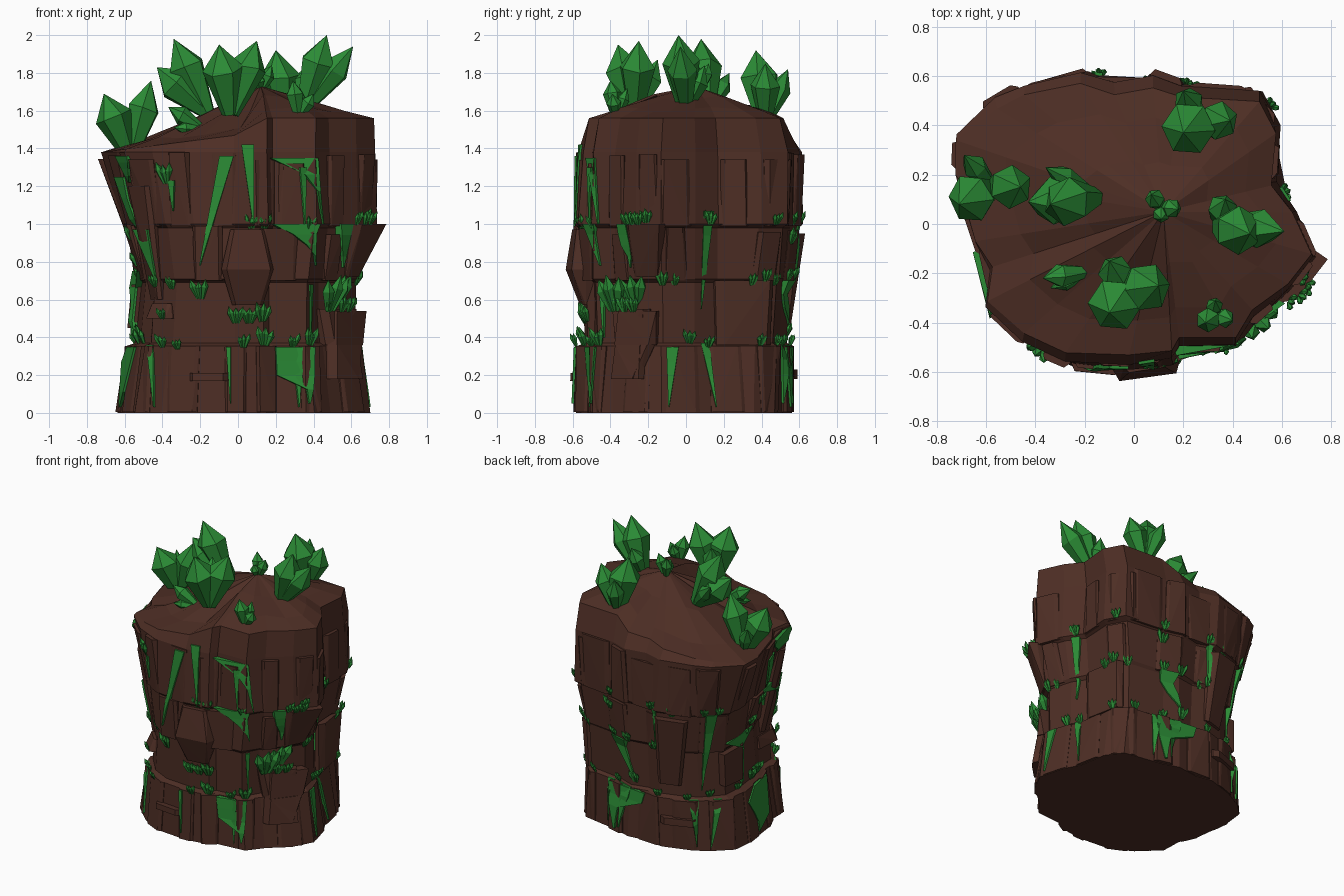
import bpy, bmesh, math, random
from mathutils import Vector
from mathutils.bvhtree import BVHTree

if "Cube" in bpy.data.objects:
    bpy.data.objects.remove(bpy.data.objects["Cube"])

random.seed(4)
rnd = random.uniform


def material(name, col):
    m = bpy.data.materials.new(name)
    m.diffuse_color = (*col, 1)
    m.use_nodes = True
    m.node_tree.nodes["Principled BSDF"].inputs["Base Color"].default_value = m.diffuse_color
    return m


BROWN = material("bark_brown", (0.075, 0.027, 0.018))
GREEN = material("crystal_green", (0.024, 0.26, 0.036))


def finish(bm, name, mat):
    bmesh.ops.recalc_face_normals(bm, faces=bm.faces)
    me = bpy.data.meshes.new(name)
    bm.to_mesh(me)
    me.materials.append(mat)
    bpy.context.collection.objects.link(bpy.data.objects.new(name, me))


def bridge(bm, a, b):
    n = len(a)
    for i in range(n):
        bm.faces.new((a[i], a[(i + 1) % n], b[(i + 1) % n], b[i]))


# Rock body: one craggy outline, scaled per level (left, right, front, back)
OUTLINE = [(.75, -.14), (.67, .05), (.58, .17), (.6, .4), (.53, .54), (.2, .56), (.08, .6),
           (-.08, .57), (-.22, .62), (-.45, .57), (-.56, .51), (-.73, .37), (-.72, .2),
           (-.65, -.08), (-.58, -.2), (-.6, -.36), (-.45, -.51), (-.28, -.6), (-.02, -.61),
           (.16, -.59), (.19, -.53), (.43, -.53), (.5, -.4), (.65, -.28)]
LEVELS = [(0, .91, .96, .95, .92), (.355, .82, .88, .94, .92), (.37, .77, .85, .89, .88),
          (.69, .73, .85, .9, .9), (.71, .76, .88, .94, .94), (.98, .82, .94, .93, .97),
          (1.0, .85, .99, .96, 1.0), (1.38, 1.0, .96, .93, 1.0)]


def rim_z(x):
    return 1.56 if x > .15 else 1.38 + .1 * (x + .73) / .8


rock = bmesh.new()
rings = []
for z, l, r, f, b in LEVELS:
    ring = []
    for x, y in OUTLINE:
        j = rnd(.985, 1.01)
        # lower levels lean toward a rounder outline
        k = .35 * (1 - z / 1.4)
        a = math.atan2(y / .61, x / .74)
        x2, y2 = x + (.73 * math.cos(a) - x) * k, y + (.61 * math.sin(a) - y) * k
        ring.append(rock.verts.new((x2 * (l if x < 0 else r) * j, y2 * (f if y < 0 else b) * j, z)))
    rings.append(ring)
# sloping rim and domed top
cx, cy = .12, .05
for s, jit in ((1, 0), (.76, .015), (.4, .025)):
    ring = []
    for x, y in OUTLINE:
        px, py = x * (.99 if x < 0 else .96), y * (.87 if y < 0 else .92)
        zr = rim_z(x)
        z = zr + (1.73 - zr) * (1 - s) ** (1.3 if x < 0 else .9) + rnd(-jit, jit)
        ring.append(rock.verts.new((cx + (px - cx) * s, cy + (py - cy) * s, z)))
    rings.append(ring)
for a, b in zip(rings, rings[1:]):
    bridge(rock, a, b)
rock.faces.new(rings[0][::-1])
peak = rock.verts.new((cx, cy, 1.73))
for i in range(len(OUTLINE)):
    rock.faces.new((rings[-1][i], rings[-1][(i + 1) % len(OUTLINE)], peak))
tree = BVHTree.FromBMesh(rock)


def hit(ang, u, z):
    """Surface point seen from direction ang (degrees) at sideways offset u, plus outward direction."""
    a = math.radians(ang)
    n, t = Vector((math.cos(a), math.sin(a), 0)), Vector((-math.sin(a), math.cos(a), 0))
    for _ in range(30):
        p = tree.ray_cast(n * 3 + t * u + Vector((0, 0, max(z, .004))), -n)[0]
        if p:
            return p, Vector((p.x, p.y, 0)).normalized()
        u *= .96
    return n * .5, n


def slab(bm, ang, u, z0, z1, wb, wt, d0, d1):
    """Bark slab hugging the wall: widths wb/wt and depths d0/d1 at bottom/top."""
    pts = []
    for z, w, d in ((z0, wb, d0), (z1, wt, d1)):
        for sgn in (-1, 1):
            p, o = hit(ang, u + sgn * w / 2, z)
            q, oq = hit(ang, u + sgn * w * .38, z)
            pts += [p - o * .07, p + o * d * .3, q + oq * d]
    vs = [bm.verts.new(p) for p in pts]
    res = bmesh.ops.convex_hull(bm, input=vs)
    bad = {g for g in res["geom_interior"] + res["geom_unused"] if isinstance(g, bmesh.types.BMVert)}
    bmesh.ops.delete(bm, geom=list(bad), context='VERTS')


# Bark slabs: three random tiers, then the distinct blocks
slabs = bmesh.new()
for z0, z1, step in ((0, .355, 24), (.7, 1.0, 36), (.99, 1.38, 20)):
    for a in range(0, 360, step):
        w = rnd(.1, .2)
        slab(slabs, a + rnd(-5, 5), 0, z0, z1 - rnd(0, .06) * (z0 > .5), w, w * rnd(.8, 1.1),
             rnd(.005, .025), rnd(.005, .03))
for blk in ((-90, .05, .57, .76, .16, .27, .02, .07), (-90, .05, .76, .97, .27, .18, .07, .03),
            (-90, .54, .36, .54, .17, .19, .06, .07), (-90, .54, .18, .36, .14, .16, .05, .06),
            (-90, -.15, .17, .21, .2, .2, .04, .04), (-90, -.4, .5, .58, .12, .1, .05, .02),
            (0, -.28, .36, .55, .17, .19, .05, .06), (0, -.28, .18, .36, .12, .15, .05, .06),
            (0, -.21, .72, 1.0, .12, .2, .01, .05), (0, .3, .36, .7, .28, .3, .03, .05),
            (135, -.2, .45, .95, .14, .2, .02, .05), (135, .2, .45, .68, .16, .18, .05, .05),
            (145, -.25, .18, .23, .2, .2, .04, .04), (215, 0, .6, 1.2, .16, .2, .02, .03)):
    slab(slabs, *blk)

both = rock.copy()
me = bpy.data.meshes.new("tmp")
slabs.to_mesh(me)
both.from_mesh(me)
bpy.data.meshes.remove(me)
tree = BVHTree.FromBMesh(both)
both.free()
finish(rock, "rock_stump", BROWN)
finish(slabs, "bark_slabs", BROWN)

# Green veins: long wedges, wide at the top, pointed below
veins = bmesh.new()


def vein(ang, u1, u0, z1, z0, w):
    rows = []
    for i in range(5):
        t = i / 4
        u, z, hw = u1 + (u0 - u1) * t, z1 + (z0 - z1) * t, w * (1 - t) / 2 + .002
        (p, o), (q, oq) = hit(ang, u - hw, z), hit(ang, u + hw, z)
        rows.append([veins.verts.new(c) for c in
                     (p - o * .03, p + o * .012, q + oq * .012, q - oq * .03)])
    for a, b in zip(rows, rows[1:]):
        bridge(veins, a, b)
    veins.faces.new(rows[0])
    veins.faces.new(rows[-1])


front_veins = [(-.57, -.62, .35, .03, .06), (-.46, -.44, .36, .03, .03), (-.05, -.04, .35, .05, .02),
               (.31, .32, .35, .03, .05), (-.51, -.43, .97, .7, .07), (-.06, -.2, 1.36, .78, .07),
               (.05, .08, 1.42, 1.0, .06), (.34, .35, 1.3, 1.0, .03), (.57, .55, 1.0, .77, .06),
               (-.61, -.57, 1.36, 1.22, .06), (-.56, -.56, .75, .4, .07), (-.35, -.34, 1.23, 1.07, .03)]
right_veins = [(-.5, -.46, 1.35, 1.0, .04), (-.51, -.45, 1.0, .78, .05), (-.5, -.5, .35, .05, .05),
               (-.44, -.43, .68, .4, .025), (-.07, -.09, .35, .03, .06), (.1, .16, .37, .03, .04),
               (.12, .08, 1.07, .55, .05), (.54, .55, .35, .03, .03)]
back_left_veins = [(.05, 0, 1.0, .42, .07), (-.06, -.04, .36, .03, .06), (.1, .05, .36, .03, .05),
                   (-.45, -.5, .36, .05, .05), (-.5, -.4, .7, .42, .06), (.5, .48, 1.25, .8, .05)]
for ang, rows in ((-90, front_veins), (0, right_veins), (135, back_left_veins)):
    for v in rows:
        vein(ang, *v)
for v in ((-.1, -.12, .36, .05, .05), (.3, .3, 1.05, .7, .04)):
    vein(75, *v)
finish(veins, "green_veins", GREEN)


def crystal(bm, base, tip, r, sides=6):
    """Shard that widens to its shoulder, then closes to a point."""
    base, tip = Vector(base), Vector(tip)
    ax = tip - base
    rot = ax.to_track_quat('Z', 'Y')
    ph = rnd(0, 6)
    rings = []
    for t, k in ((-.05, .4), (.62, 1)):
        rings.append([bm.verts.new(base + ax * (t + rnd(-.05, .05) * t) + rot @ Vector(
            (r * k * math.cos(ph + i * math.tau / sides), r * k * math.sin(ph + i * math.tau / sides), 0)))
            for i in range(sides)])
    bridge(bm, *rings)
    bm.faces.new(rings[0])
    top = bm.verts.new(tip)
    for i in range(sides):
        bm.faces.new((rings[1][i], rings[1][(i + 1) % sides], top))


# Large crystal clusters on top: base, then (tip, radius) for each shard
CLUSTERS = [((-.57, .15, 1.38), ((-.71, .08, 1.69), .1), ((-.46, .15, 1.76), .09), ((-.69, .28, 1.6), .05)),
            ((-.15, .11, 1.6), ((-.43, .09, 1.83), .1), ((-.34, .08, 1.98), .1), ((-.36, .23, 1.8), .05)),
            ((-.04, -.27, 1.6), ((-.1, -.36, 1.95), .11), ((.1, -.25, 1.97), .1), ((-.1, -.15, 1.87), .07)),
            ((-.17, -.19, 1.5), ((-.37, -.22, 1.62), .05), ((-.34, -.26, 1.51), .035)),
            ((.34, 0, 1.62), ((.47, -.04, 2.0), .1), ((.61, -.03, 1.94), .08), ((.37, .1, 1.84), .06)),
            ((.26, .42, 1.55), ((.2, .37, 1.92), .11), ((.39, .42, 1.85), .08), ((.2, .54, 1.82), .06)),
            ((.11, .07, 1.7), ((.07, .12, 1.85), .04), ((.18, .06, 1.84), .04), ((.11, .02, 1.8), .035)),
            ((.32, -.37, 1.57), ((.29, -.4, 1.76), .05), ((.4, -.39, 1.69), .04), ((.33, -.31, 1.72), .035))]
for n, (base, *shards) in enumerate(CLUSTERS):
    bm = bmesh.new()
    for tip, r in shards:
        b = Vector(base) + (Vector(tip) - Vector(base)) * Vector((1, 1, 0)).length * .06
        crystal(bm, (b.x, b.y, base[2]), tip, r)
    finish(bm, f"top_crystals_{n + 1}", GREEN)

# Small crystal tufts along the ledges: (sideways offset, height, size)
tufts = bmesh.new()
front_tufts = [(-.62, .92, .07), (-.57, .37, .09), (-.5, .37, .08), (-.4, .35, .07), (-.32, .34, .06),
               (.03, .35, .07), (.29, .35, .07), (-.2, .61, .1), (-.01, .48, .09), (.06, .48, .09),
               (.13, .49, .09), (.14, .98, .07), (.07, .98, .07), (.38, .98, .06), (.63, 1.0, .07),
               (.7, 1.0, .07), (.48, .54, .08), (.55, .54, .08), (.52, .58, .16), (.65, .68, .07),
               (-.35, .66, .07), (-.44, .67, .06), (-.4, .5, .06), (-.38, 1.22, .1), (-.56, .78, .08)]
right_tufts = [(-.29, 1.0, .07), (-.21, 1.01, .08), (-.38, .55, .17), (-.28, .54, .08), (-.54, .36, .1),
               (-.46, .36, .09), (.02, .37, .07), (.12, .35, .06), (.13, 1.0, .07), (.48, .36, .06),
               (-.06, .68, .06), (.35, .68, .06), (.47, .68, .06)]
back_left_tufts = [(-.45, .7, .07), (-.3, .68, .06), (-.2, .97, .08), (0, 1.0, .06), (.1, 1.0, .06),
                   (.3, .7, .07), (-.1, .36, .06), (.05, .37, .06), (.25, .37, .06), (.4, .4, .07),
                   (-.4, .4, .08), (-.55, .9, .08)]
back_right_tufts = [(x, z, .065) for z in (.36, .7, 1.0) for x in (-.3, .05, .38)]
for ang, rows in ((-90, front_tufts), (0, right_tufts), (135, back_left_tufts), (65, back_right_tufts)):
    for u, z, size in rows:
        p, o = hit(ang, u, z)
        side = Vector((-o.y, o.x, 0))
        for k in (-1, 0, 1):
            b = p + side * k * size * .15
            h = size * rnd(.75, 1.1)
            crystal(tufts, b, b + o * h * rnd(.25, .5) + side * k * h * .3 + Vector((0, 0, h)), size * .2, 5)
finish(tufts, "ledge_crystals", GREEN)
